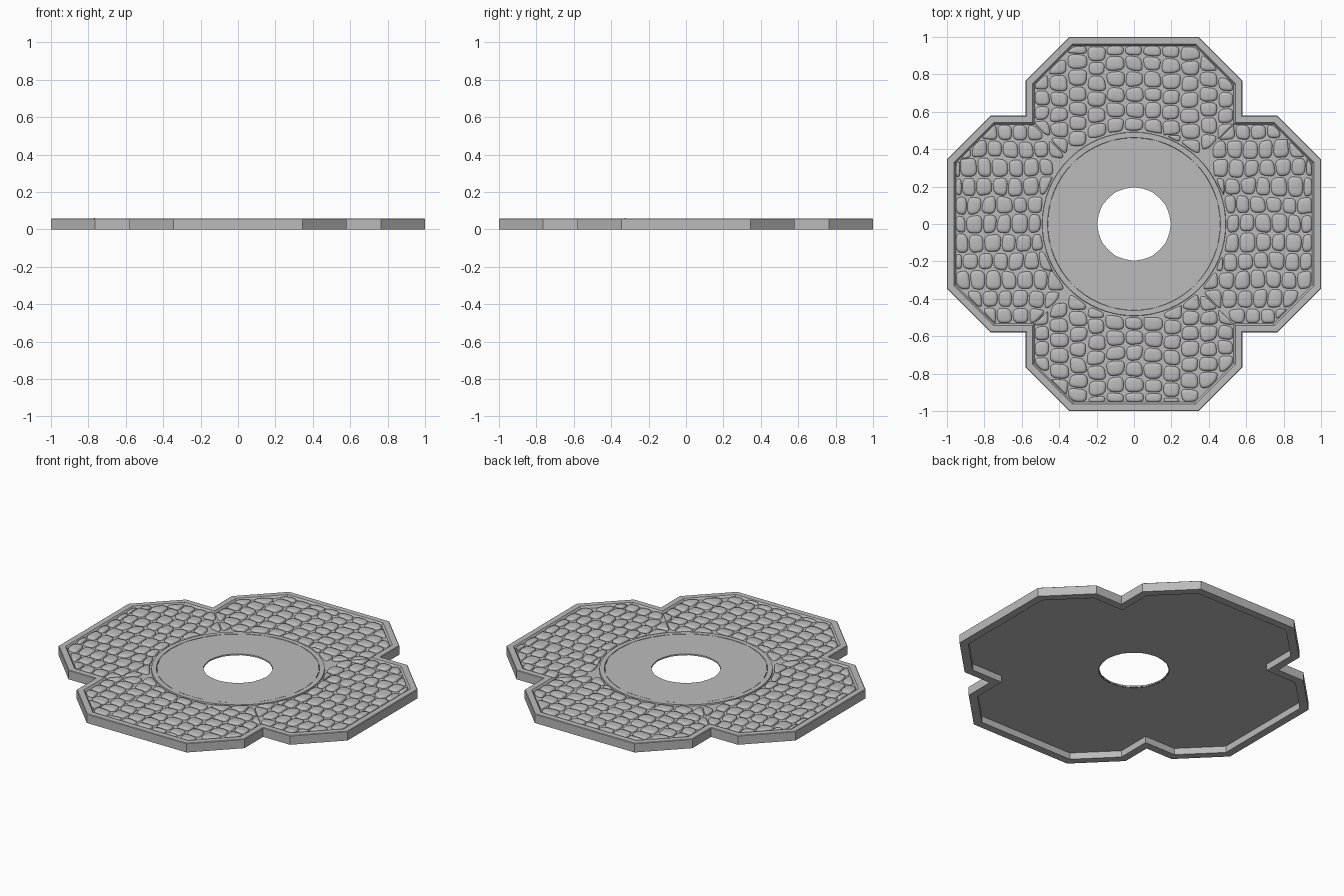
import bpy, bmesh, math, random
from mathutils import Vector

random.seed(7)
if "Cube" in bpy.data.objects:
    bpy.data.objects.remove(bpy.data.objects["Cube"])

stone = bpy.data.materials.new("grey stone")
stone.use_nodes = True
COLOR = (0.5, 0.5, 0.5, 1)
stone.diffuse_color = COLOR
stone.node_tree.nodes["Principled BSDF"].inputs["Base Color"].default_value = COLOR

DECK, TOP, RIM = 0.042, 0.057, 0.048


def finish(bm, name, smooth=None):
    bmesh.ops.recalc_face_normals(bm, faces=bm.faces[:])
    mesh = bpy.data.meshes.new(name)
    bm.to_mesh(mesh)
    bm.free()
    mesh.materials.append(stone)
    obj = bpy.data.objects.new(name, mesh)
    bpy.context.collection.objects.link(obj)
    if smooth:
        bpy.ops.object.select_all(action="DESELECT")
        obj.select_set(True)
        bpy.context.view_layer.objects.active = obj
        bpy.ops.object.shade_smooth_by_angle(angle=math.radians(smooth))
    return obj


def offset(points, d):
    """Move every side of a counter-clockwise polygon inward by d."""
    out = []
    for i, p in enumerate(points):
        a = (p - points[i - 1]).normalized()
        b = (points[(i + 1) % len(points)] - p).normalized()
        na, nb = Vector((-a.y, a.x)), Vector((-b.y, b.x))
        out.append(p + (na + nb) * d / (1 + na.dot(nb)))
    return out


def circle(r, n):
    return [Vector((r * math.cos(math.tau * i / n), r * math.sin(math.tau * i / n))) for i in range(n)]


def loop(bm, points, z):
    return [bm.verts.new((p.x, p.y, z)) for p in points]


def bridge(bm, a, b):
    for i in range(len(a)):
        j = (i + 1) % len(a)
        bm.faces.new((a[i], a[j], b[j], b[i]))


def turn(p, k):
    """Quarter turns about the centre."""
    for _ in range(k):
        p = Vector((-p.y, p.x))
    return p


# Four-lobed outline
lobe = [(0.58, 0.58), (0.58, 0.765), (0.345, 1), (-0.345, 1), (-0.58, 0.765)]
outline = [turn(Vector(p), k) for k in range(4) for p in lobe]

# Rim: a closed curb profile swept round the outline
bm = bmesh.new()
profile = [(0, 0), (0, 0.054), (0.004, TOP), (0.038, TOP), (RIM, DECK), (RIM, 0)]
rings = [loop(bm, offset(outline, d), z) for d, z in profile]
for i, ring in enumerate(rings):
    bridge(bm, rings[i - 1], ring)
finish(bm, "outer_curb")

# Thin deck with a round hole
bm = bmesh.new()
for pts in (offset(outline, RIM - 0.002), circle(0.2, 64)):
    vs = loop(bm, pts, DECK)
    for i, v in enumerate(vs):
        bm.edges.new((vs[i - 1], v))
bmesh.ops.triangle_fill(bm, use_beauty=True, edges=bm.edges[:], normal=(0, 0, 1))
deck = finish(bm, "deck")
mod = deck.modifiers.new("thickness", "SOLIDIFY")
mod.thickness, mod.offset = 0.003, 0


# Cobbles: jittered grid per lobe, clipped to the lobe and rounded into pillows
def clip(poly, n, d):
    out = []
    for i, q in enumerate(poly):
        p = poly[i - 1]
        sp, sq = p.dot(n) - d, q.dot(n) - d
        if sp * sq < 0:
            out.append(p.lerp(q, sp / (sp - sq)))
        if sq <= 0:
            out.append(q)
    return out


def area(poly):
    return sum(poly[i - 1].cross(p) for i, p in enumerate(poly)) / 2


def rounded(poly):
    for _ in range(2):
        poly = [poly[i].lerp(poly[(i + 1) % len(poly)], t) for i in range(len(poly)) for t in (0.2, 0.8)]
    return poly


def cobble(bm, poly):
    c = sum(poly, Vector((0, 0))) / len(poly)
    poly = rounded([p + (c - p).normalized() * 0.006 for p in poly])
    top = TOP + random.uniform(-0.002, 0.002)
    tilt = Vector((random.uniform(-0.03, 0.03), random.uniform(-0.03, 0.03)))
    last = None
    for s, h in ((1, 0), (0.96, 0.5), (0.86, 0.8), (0.6, 0.96)):
        pts = [c + (p - c) * s for p in poly]
        ring = [bm.verts.new((p.x, p.y, DECK + (top - DECK) * h + (p - c).dot(tilt) * h)) for p in pts]
        if last:
            bridge(bm, last, ring)
        last = ring
    tip = bm.verts.new((c.x, c.y, top))
    for i, v in enumerate(last):
        bm.faces.new((last[i - 1], v, tip))


diag = math.sqrt(0.5)
COLS, ROWS, W, H = 12, 8, 0.1, 0.083
bm = bmesh.new()
for k in range(4):
    def jit(s):
        return random.uniform(-s, s)
    shift = [0 if abs(i - 5.5) < 1 else jit(0.03) for i in range(COLS)]
    xs = [[(i - 5.5) * W + jit(0.009) for j in range(ROWS + 1)] for i in range(COLS)]
    for i in range(COLS - 1):
        ys = [0.4 + H * j + shift[i] for j in range(ROWS + 1)]
        tops = [(y + jit(0.008), y + jit(0.008)) for y in ys]
        for j in range(ROWS):
            poly = [Vector(p) for p in ((xs[i][j], tops[j][0]), (xs[i + 1][j], tops[j][1]),
                                        (xs[i + 1][j + 1], tops[j + 1][1]), (xs[i][j + 1], tops[j + 1][0]))]
            for side in (-1, 1):
                poly = clip(poly, Vector((side, 0)), 0.533)
                poly = clip(poly, Vector((side * diag, diag)), 0.905)
                poly = clip(poly, Vector((side * diag, -diag)), 0)
            poly = clip(poly, Vector((0, 1)), 0.954)
            if len(poly) > 2:
                c = sum(poly, Vector((0, 0))) / len(poly)
                poly = clip(poly, -c.normalized(), -0.497)
            if len(poly) > 2 and area(poly) > 0.0016:
                cobble(bm, [turn(p, k) for p in poly])
finish(bm, "cobbles", 50)

# Ring band round the centre paving
bm = bmesh.new()
rings = [loop(bm, circle(r, 64), z) for r, z in
         ((0.492, DECK), (0.49, 0.052), (0.462, 0.052), (0.46, DECK))]
for a, b in zip(rings, rings[1:]):
    bridge(bm, a, b)
finish(bm, "centre_band", 30)

# Centre paving: alternating kites and wedges with narrow joints
bm = bmesh.new()
N = 12
step = math.tau / N


def polar(r, a):
    return Vector((r * math.cos(a), r * math.sin(a)))


def slab(points):
    pts = offset(points, 0.003)
    low, high = loop(bm, pts, DECK), loop(bm, pts, 0.051)
    bridge(bm, low, high)
    bm.faces.new(high)


for n in range(N):
    a = n * step
    slab([polar(0.198, a - step / 2), polar(0.2, a), polar(0.198, a + step / 2),
          polar(0.31, a + step / 2), polar(0.455, a), polar(0.31, a - step / 2)])
    mid = a + step / 2
    slab([polar(0.31, mid), polar(0.457, a + step), polar(0.46, mid)][::1])
    slab([polar(0.31, mid), polar(0.46, mid), polar(0.457, a)])
finish(bm, "centre_paving")
